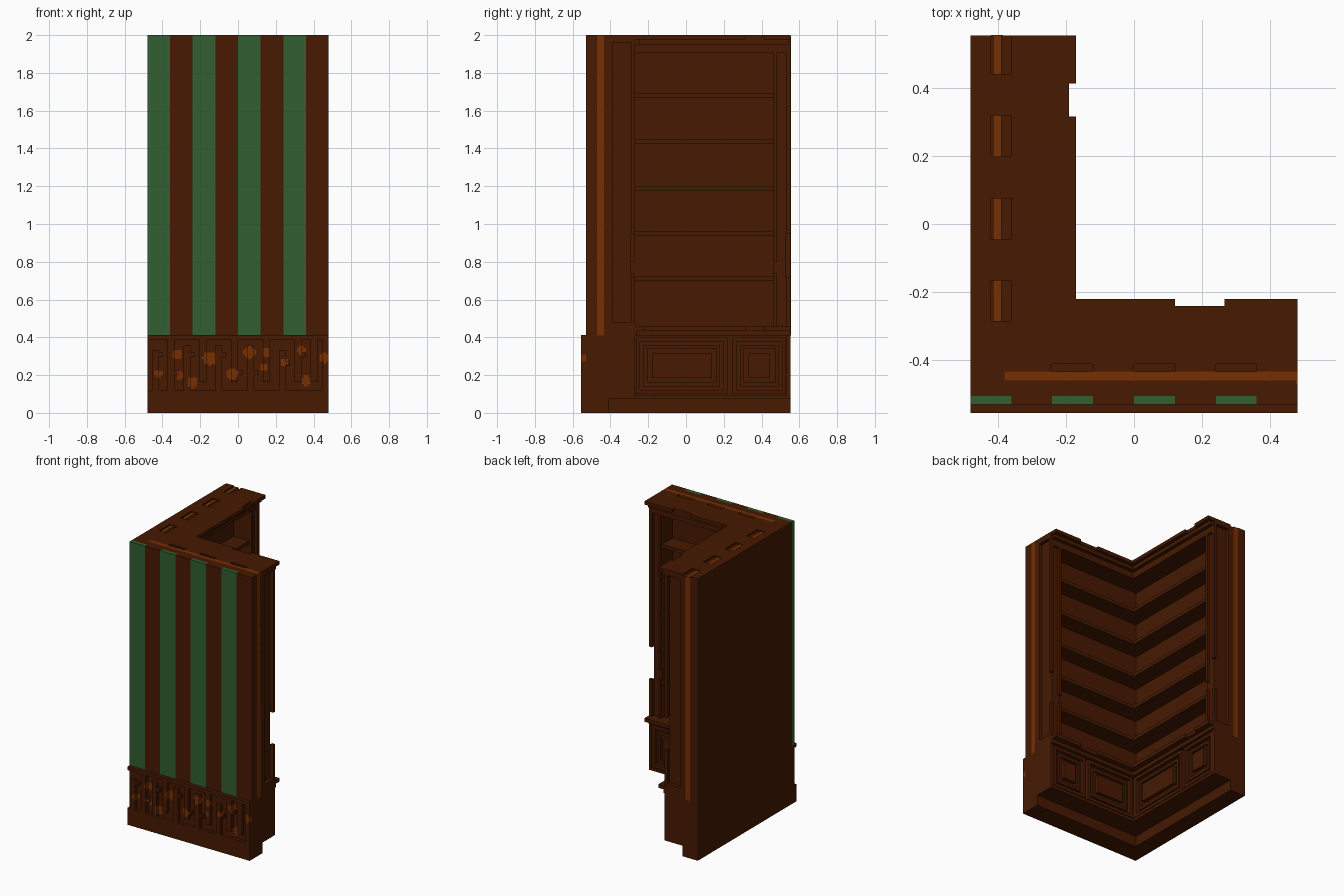
import bpy, bmesh, math, random
from mathutils import Vector

if "Cube" in bpy.data.objects:
    bpy.data.objects.remove(bpy.data.objects["Cube"])


def material(name, rgb):
    m = bpy.data.materials.new(name)
    m.diffuse_color = (*rgb, 1)
    m.use_nodes = True
    m.node_tree.nodes["Principled BSDF"].inputs["Base Color"].default_value = (*rgb, 1)
    return m


WOOD = material("dark wood", (0.061, 0.0098, 0.0006))
ORANGE = material("orange wood", (0.185, 0.028, 0.0006))
GREEN = material("green wallpaper", (0.032, 0.112, 0.031))


def finish(name, bm, *mats):
    mesh = bpy.data.meshes.new(name)
    bm.to_mesh(mesh)
    bm.free()
    for m in mats:
        mesh.materials.append(m)
    ob = bpy.data.objects.new(name, mesh)
    bpy.context.collection.objects.link(ob)


# Each wing is described by u (along the wing), d (depth from the wall face) and z
def wing_a(u, d, z):
    return Vector((u, -0.53 + d, z))


def wing_b(u, d, z):
    return Vector((-0.48 + d, u, z))


def part(name, mat, wing, boxes):
    bm = bmesh.new()
    for u0, u1, d0, d1, z0, z1 in boxes:
        a, b = wing(u0, d0, z0), wing(u1, d1, z1)
        for v in bmesh.ops.create_cube(bm, size=1)["verts"]:
            v.co = (a + b) / 2 + Vector(p * q for p, q in zip(v.co, b - a))
    finish(name, bm, mat)


def ring(u0, u1, d0, d1, z0, z1, w):
    """Rectangular frame of width w lying in the u-z plane."""
    return [(u0, u1, d0, d1, z0, z0 + w), (u0, u1, d0, d1, z1 - w, z1),
            (u0, u0 + w, d0, d1, z0 + w, z1 - w), (u1 - w, u1, d0, d1, z0 + w, z1 - w)]


def strip(u0, u1, gaps):
    """Spans of u0..u1 left between the gaps."""
    edges = [u0] + [e for g in gaps for e in g] + [u1]
    return [(a, b) for a, b in zip(edges[::2], edges[1::2]) if b - a > 0.001]


CORNICE_Z = 1.976
SLOT_Z = 1.988
SHELVES = [0.71, 0.95, 1.19, 1.435, 1.68]


def bookcase(side, wing, u0, u1, inner, corner, doors, notch, slots, slot_d):
    n = side + "_"
    # Plinth, cupboard carcass and case back
    part(n + "plinth", WOOD, wing, [(u0, u1, 0, 0.12, 0, 0.075)])
    part(n + "cupboard_body", WOOD, wing, [(u0, u1, 0, 0.235, 0.075, 0.41),
                                           (u1 - 0.022, u1, 0.235, 0.26, 0.075, 0.41),
                                           (u0, u1, 0.235, 0.26, 0.075, 0.095)])
    part(n + "case_back", WOOD, wing, [(u0, u1 - 0.09, 0.09, 0.122, 0.41, 1.91)])

    # Counter ledge between cupboard and shelves, chipped like the cornice
    lip = strip(corner, u1, [notch])
    part(n + "counter_ledge", WOOD, wing,
         [(u0, u1, 0.09, 0.27, 0.41, 0.46), (u0, u1, 0.27, 0.29, 0.435, 0.46)]
         + [(a, b, 0.29, 0.31, 0.435, 0.46) for a, b in lip])
    part(n + "shelves", WOOD, wing,
         [(u0, u1 - 0.08, 0.11, 0.243, z - 0.012, z + 0.012) for z in SHELVES])

    # End stile with recessed side panel and broken front beads
    stile = [(u1 - 0.09, u1 - 0.024, 0.09, 0.24, 0.46, 1.91),
             (u1 - 0.024, u1, 0.09, 0.14, 0.46, CORNICE_Z),
             (u1 - 0.024, u1, 0.24, 0.26, 0.46, 0.72),
             (u1 - 0.024, u1, 0.24, 0.26, 0.95, CORNICE_Z),
             (u1 - 0.024, u1, 0.14, 0.24, 0.46, 0.48),
             (u1 - 0.024, u1, 0.14, 0.24, 1.96, CORNICE_Z)]
    stile += [(u1 - 0.09, u1 - 0.07, 0.24, 0.26, a, b) for a, b in ((0.46, 0.74), (0.8, 1.91))]
    part(n + "end_stile", WOOD, wing, stile)

    # Frieze and cornice
    part(n + "frieze", WOOD, wing, [(u0, u1 - 0.024, 0.09, 0.26, 1.905, CORNICE_Z),
                                    (u0, u1 - 0.01, 0.26, 0.285, 1.95, CORNICE_Z)])
    cornice = [(inner, u1, 0.12, 0.29, CORNICE_Z, 2),
               (u0, u1, slot_d, 0.12, CORNICE_Z, SLOT_Z)]
    cornice += [(a, b, 0.29, 0.31, CORNICE_Z, 2) for a, b in lip]
    cornice += [(a, b, slot_d, 0.12, SLOT_Z, 2) for a, b in strip(u0, u1, slots)]
    part(n + "cornice", WOOD, wing, cornice)

    # Cupboard doors with nested frames
    door = []
    for a, b in doors:
        door += ring(a, b, 0.235, 0.26, 0.10, 0.40, 0.022)
        door += ring(a + 0.04, b - 0.04, 0.235, 0.25, 0.14, 0.36, 0.02)
        door.append((a + 0.085, b - 0.085, 0.235, 0.26, 0.185, 0.315))
    part(n + "cupboard_doors", WOOD, wing, door)


slots_a = [(-0.244, -0.12), (0, 0.12), (0.24, 0.36)]
slots_b = [(-0.285, -0.165), (-0.045, 0.075), (0.198, 0.318), (0.44, 0.553)]
bookcase("front_wing", wing_a, -0.48, 0.48, -0.36, -0.22,
         [(-0.215, 0.165), (0.185, 0.455)], (0.12, 0.265), slots_a, 0.097)
bookcase("side_wing", wing_b, -0.433, 0.553, -0.41, -0.27,
         [(-0.265, 0.22), (0.245, 0.53)], (0.315, 0.412), slots_b, 0.06)

# Front wall core with an orange layer showing at its top and end
part("front_wall", WOOD, wing_a, [(-0.48, 0.48, 0.025, 0.06, 0.41, 2),
                                  (-0.48, 0.475, 0.06, 0.071, 0.41, 2),
                                  (-0.48, -0.38, 0.071, 0.097, 0.41, 2)])
part("front_wall_orange_layer", ORANGE, wing_a, [(-0.38, 0.48, 0.071, 0.097, 0.41, 2),
                                                 (0.475, 0.48, 0.06, 0.071, 0.41, 2)])

# Wallpaper stripes
greens = [(-0.48 + 0.24 * i, -0.36 + 0.24 * i) for i in range(4)]
part("wallpaper_green_stripes", GREEN, wing_a, [(a, b, 0, 0.025, 0.41, 2) for a, b in greens])
part("wallpaper_wood_stripes", WOOD, wing_a,
     [(b, b + 0.12, 0, 0.025, 0.41, 2) for a, b in greens])

# Side wall with orange inlays in the top slots and on the end
part("side_wall", WOOD, wing_b, [(-0.433, 0.553, 0, 0.06, 0.41, 2),
                                 (-0.433, 0.553, 0.06, 0.09, 0.41, CORNICE_Z)])
part("side_wall_orange_inlays", ORANGE, wing_b,
     [(a, b, 0.066, 0.092, SLOT_Z, SLOT_Z + 0.006) for a, b in slots_b]
     + [(0.55, 0.555, 0.06, 0.096, 0.41, SLOT_Z + 0.006)])

# Wainscot rails
part("wainscot_rails", WOOD, wing_a, [(-0.48, 0.48, -0.025, 0, 0, 0.12),
                                      (-0.48, 0.48, -0.025, 0, 0.388, 0.412)])

# Carved wainscot field: raised slats on a sunk ground, with orange knots
KNOTS = [(-0.42, 0.21, 0.02), (-0.32, 0.31, 0.026), (-0.31, 0.2, 0.02), (-0.24, 0.16, 0.03),
         (-0.15, 0.29, 0.036), (-0.03, 0.205, 0.032), (0.06, 0.32, 0.033), (0.15, 0.32, 0.024),
         (0.14, 0.24, 0.022), (0.245, 0.27, 0.02), (0.335, 0.335, 0.022), (0.36, 0.17, 0.028),
         (0.46, 0.29, 0.026)]
random.seed(4)
slats = [(0.445, 0.49, 0.11, 0.4)]
for i in range(11):
    x = -0.457 + i * 0.084
    lo, hi = random.choice([(0.11, 0.36), (0.11, 0.33), (0.16, 0.4), (0.11, 0.4)])
    slats.append((x, x + 0.042, lo, hi))
    if random.random() < 0.5:
        z = random.choice([0.2, 0.25, 0.3])
        slats.append((x, x + 0.065, z, z + 0.024))

bm = bmesh.new()
bmesh.ops.create_grid(bm, x_segments=80, y_segments=23, size=0.5)
for v in bm.verts:
    v.co = (v.co.x * 0.96, -0.532, 0.254 + v.co.y * 0.276)
bm.normal_update()
raised = []
for f in bm.faces:
    c = f.calc_center_median()
    if any(a < c.x < b and lo < c.z < hi for a, b, lo, hi in slats):
        raised.append(f)
bmesh.ops.inset_region(bm, faces=raised, thickness=0, depth=0.023)
rim = [e for e in bm.edges if e.is_boundary]
for g in bmesh.ops.extrude_edge_only(bm, edges=rim)["geom"]:
    if isinstance(g, bmesh.types.BMVert):
        g.co.y = -0.53
for f in bm.faces:
    c = f.calc_center_median()
    f.material_index = int(any(math.hypot(c.x - x, c.z - z) < r for x, z, r in KNOTS))
finish("wainscot_carving", bm, WOOD, ORANGE)
